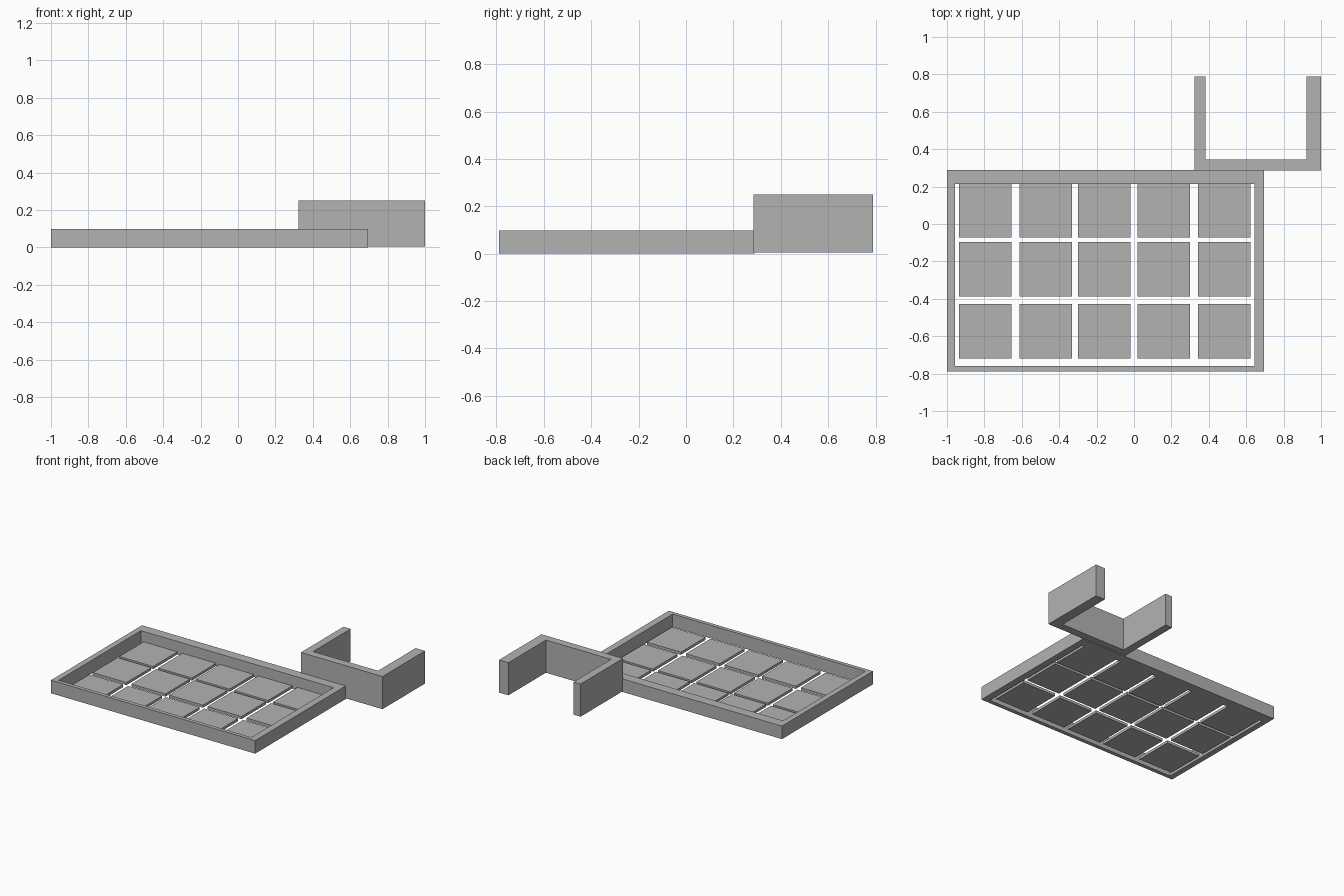
import bpy
import bmesh

if "Cube" in bpy.data.objects:
    bpy.data.objects.remove(bpy.data.objects["Cube"])

grey = bpy.data.materials.new("plain grey")
grey.diffuse_color = (0.45, 0.45, 0.45, 1)
grey.use_nodes = True
grey.node_tree.nodes["Principled BSDF"].inputs["Base Color"].default_value = grey.diffuse_color


def make_object(name, bm):
    bmesh.ops.recalc_face_normals(bm, faces=bm.faces)
    mesh = bpy.data.meshes.new(name)
    bm.to_mesh(mesh)
    bm.free()
    mesh.materials.append(grey)
    obj = bpy.data.objects.new(name, mesh)
    bpy.context.collection.objects.link(obj)
    return obj


def extrude_up(bm, faces, height):
    geom = bmesh.ops.extrude_face_region(bm, geom=faces)["geom"]
    verts = [v for v in geom if isinstance(v, bmesh.types.BMVert)]
    bmesh.ops.translate(bm, verts=verts, vec=(0, 0, height))


def prism(name, outline, z0, z1):
    bm = bmesh.new()
    face = bm.faces.new([bm.verts.new((x, y, z0)) for x, y in outline])
    extrude_up(bm, [face], z1 - z0)
    return make_object(name, bm)


def rectangle(x0, x1, y0, y1):
    return [(x0, y0), (x1, y0), (x1, y1), (x0, y1)]


# Tray frame: a rectangular ring with uneven border widths
bm = bmesh.new()
outer = [bm.verts.new((x, y, 0)) for x, y in rectangle(-1, 0.695, -0.789, 0.29)]
inner = [bm.verts.new((x, y, 0)) for x, y in rectangle(-0.957, 0.643, -0.76, 0.215)]
ring = []
for i in range(4):
    j = (i + 1) % 4
    ring.append(bm.faces.new((outer[i], outer[j], inner[j], inner[i])))
extrude_up(bm, ring, 0.098)
make_object("tray_frame", bm)

# Floor tiles: thin slabs in five columns and three rows
tile_w, tile_d, tile_h = 0.281, 0.293, 0.02
for row, y in enumerate((-0.72, -0.388, -0.073)):
    for col, x in enumerate((-0.935, -0.613, -0.3, 0.019, 0.342)):
        # back row stops at the frame's inner wall
        back = min(y + tile_d, 0.215)
        prism(f"floor_tile_{row + 1}_{col + 1}",
              rectangle(x, x + tile_w, y, back), 0, tile_h)

# Bracket: U-shaped wall behind the tray, open to the back
prism("u_bracket",
      [(0.323, 0.285), (1, 0.285), (1, 0.789), (0.922, 0.789),
       (0.922, 0.344), (0.382, 0.344), (0.382, 0.789), (0.323, 0.789)],
      0.005, 0.25)
